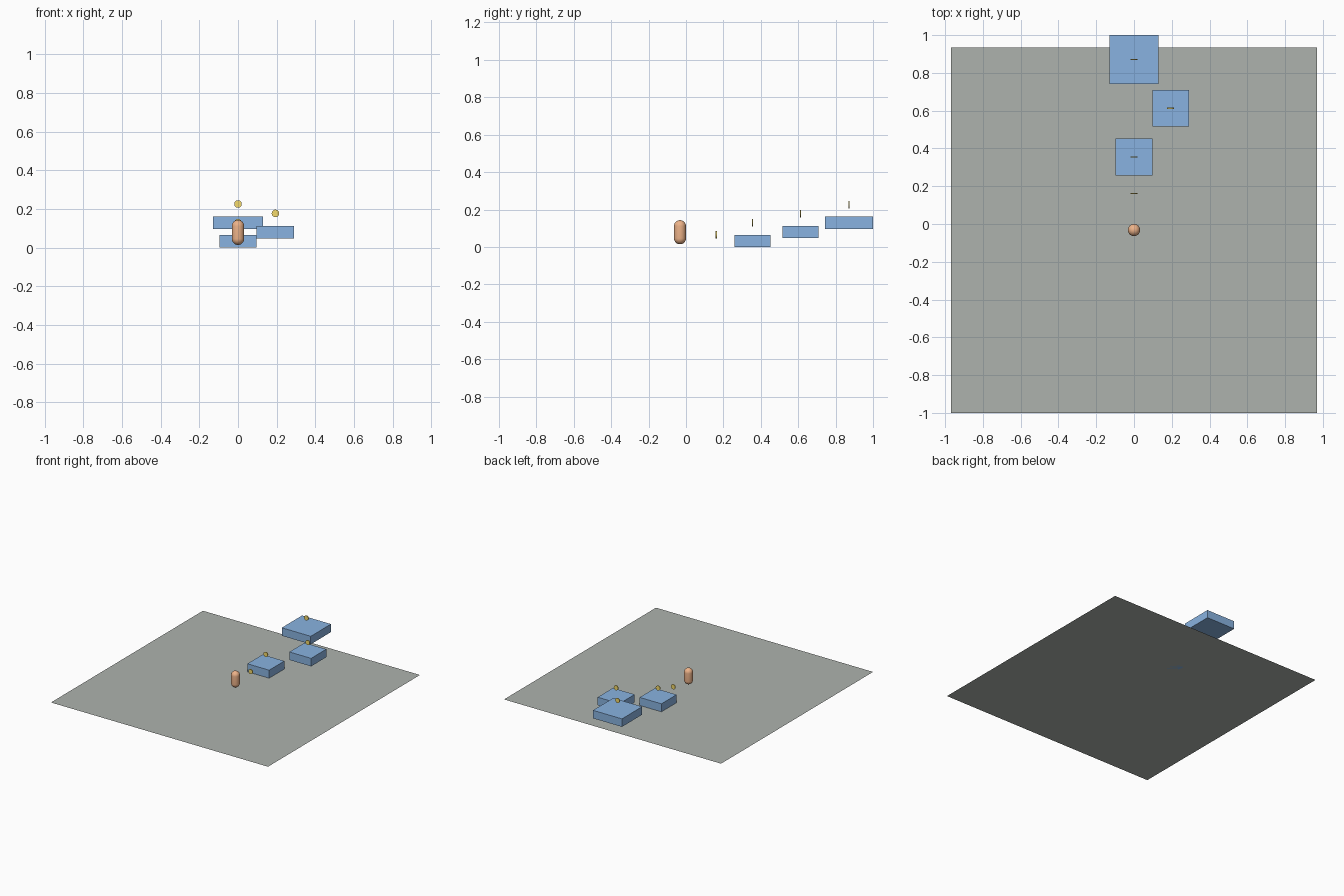
import bpy, bmesh, math
from mathutils import Matrix, Vector

if "Cube" in bpy.data.objects:
    bpy.data.objects.remove(bpy.data.objects["Cube"])

S = 2 / 31                       # layout unit: the scene is 31 units deep
Y0 = -1 + 15 * S                 # centre of the ground


def pos(x, y, z):
    return Vector((x * S, Y0 + y * S, z * S))


def material(name, rgb):
    m = bpy.data.materials.new(name)
    m.diffuse_color = (*rgb, 1)
    m.use_nodes = True
    m.node_tree.nodes["Principled BSDF"].inputs["Base Color"].default_value = m.diffuse_color
    return m


GREEN = material("ground_green", (0.42, 0.45, 0.42))
BLUE = material("platform_blue", (0.25, 0.45, 0.75))
ORANGE = material("capsule_orange", (0.85, 0.45, 0.25))
GOLD = material("coin_gold", (0.9, 0.7, 0.15))


def finish(name, bm, mat, location, smooth=False):
    mesh = bpy.data.meshes.new(name)
    bm.to_mesh(mesh)
    bm.free()
    mesh.materials.append(mat)
    ob = bpy.data.objects.new(name, mesh)
    ob.location = location
    bpy.context.collection.objects.link(ob)
    if smooth:
        bpy.ops.object.select_all(action='DESELECT')
        ob.select_set(True)
        bpy.context.view_layer.objects.active = ob
        bpy.ops.object.shade_smooth_by_angle(angle=math.radians(40))
    return ob


# Ground sheet
bm = bmesh.new()
bmesh.ops.create_grid(bm, x_segments=1, y_segments=1, size=15 * S)
finish("ground", bm, GREEN, pos(0, 0, 0))


# Rising platforms: x, y, bottom height, width
def platform(name, x, y, z, width):
    bm = bmesh.new()
    bmesh.ops.create_cube(bm, size=1)
    bmesh.ops.scale(bm, vec=(width * S, width * S, S), verts=bm.verts)
    finish(name, bm, BLUE, pos(x, y, z + 0.5))


platform("low_platform", 0, 6, 0, 3)
platform("middle_platform", 3, 10, 0.75, 3)
platform("high_platform", 0, 14, 1.5, 4)


# Upright capsule: a sphere split at its equator and stretched
bm = bmesh.new()
profile = [(0.5 * math.cos(a), side * 0.5 + 0.5 * math.sin(a))
           for side in (-1, 1)
           for a in [side * math.radians(90 - 11.25 * i) if side > 0 else
                     math.radians(-90 + 11.25 * i) for i in range(9)]]
lower, upper = profile[:9], profile[9:][::-1]
verts = [bm.verts.new((r * S, 0, z * S)) for r, z in lower + upper]
edges = [bm.edges.new(p) for p in zip(verts, verts[1:])]
bmesh.ops.spin(bm, geom=verts + edges, cent=(0, 0, 0), axis=(0, 0, 1),
               angle=math.tau, steps=32)
bmesh.ops.remove_doubles(bm, verts=bm.verts, dist=1e-5)
bmesh.ops.recalc_face_normals(bm, faces=bm.faces)
finish("capsule_figure", bm, ORANGE, pos(0, 0, 1.22), smooth=True)

# Floating coins facing front
for i, (x, y, z) in enumerate([(0, 3, 1), (0, 6, 2), (3, 10, 2.75), (0, 14, 3.5)]):
    bm = bmesh.new()
    bmesh.ops.create_cone(bm, cap_ends=True, segments=24, radius1=0.3 * S,
                          radius2=0.3 * S, depth=0.1 * S,
                          matrix=Matrix.Rotation(math.pi / 2, 4, 'X'))
    finish(f"coin_{i + 1}", bm, GOLD, pos(x, y, z), smooth=True)
